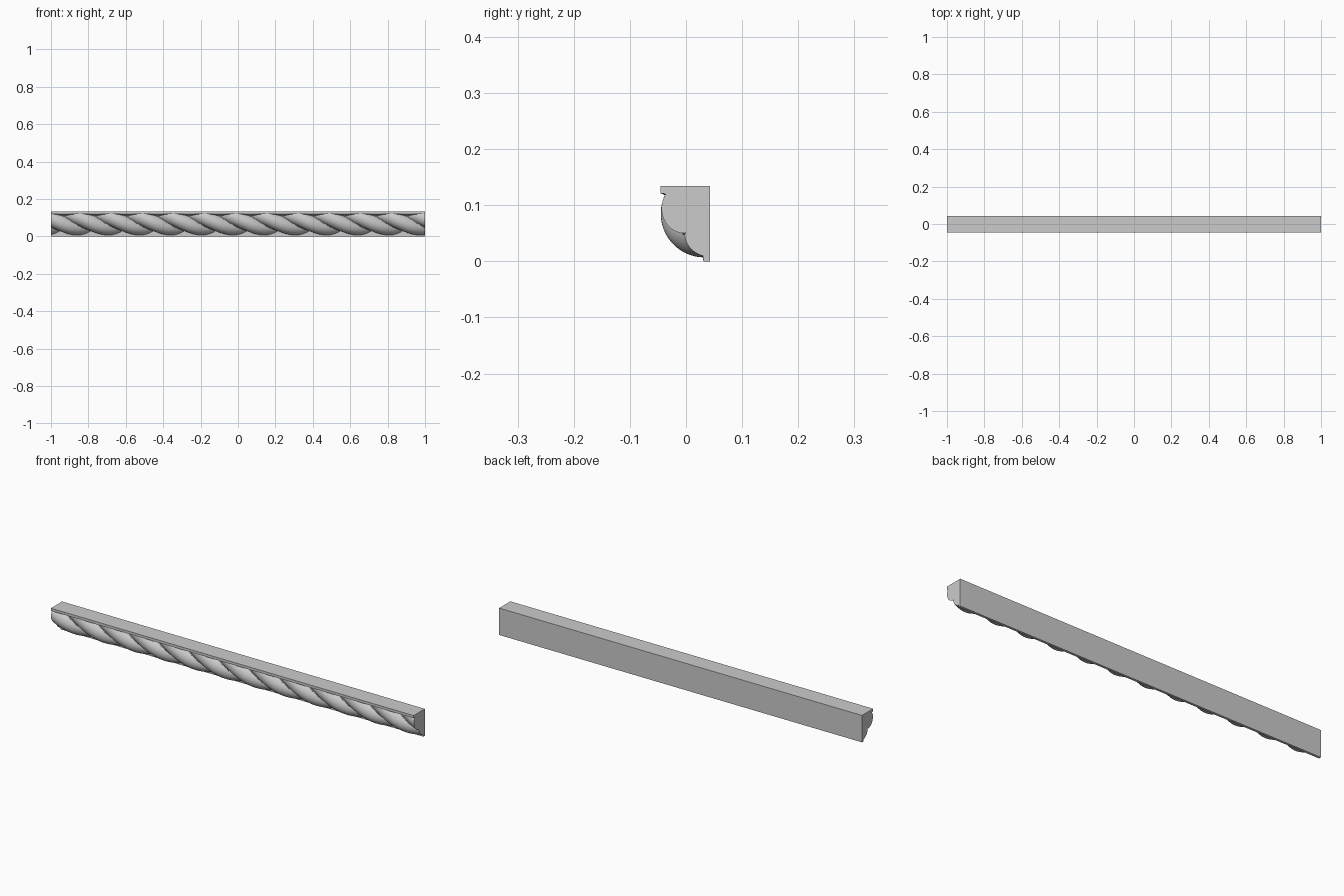
import bpy, bmesh, math

if "Cube" in bpy.data.objects:
    bpy.data.objects.remove(bpy.data.objects["Cube"])

CY, CZ = 0.033, 0.085      # rope axis
R_OUT, R_IN = 0.078, 0.048  # strand crest and groove radius
PITCH = 1 / 6               # strand spacing along x
WIDTH = math.radians(125)   # angular width of one strand
GROOVE = math.radians(45)   # groove angle at the ends


def section(x):
    pts = [(0.043, 0.134), (-0.045, 0.134), (-0.045, 0.121)]
    # twisted strands, from under the top fillet round to the bottom
    n = 40
    a0, a1 = math.radians(-27), math.radians(88)
    for i in range(n + 1):
        a = a0 + (a1 - a0) * i / n
        u = ((a - GROOVE) / WIDTH - (x - 1) / PITCH) % 1.0
        r = R_IN + (R_OUT - R_IN) * math.sin(math.pi * u) ** 0.8
        y, z = CY - r * math.cos(a), CZ - r * math.sin(a)
        pts.append((min(y, 0.031), min(z, 0.121)))
    pts += [(0.031, 0.0), (0.043, 0.0)]
    return pts


# Moulding: sections swept along x
bm = bmesh.new()
N = 288
rings = [[bm.verts.new((x, y, z)) for y, z in section(x)]
         for x in (-1 + 2 * k / N for k in range(N + 1))]
for a, b in zip(rings, rings[1:]):
    for i in range(len(a)):
        j = (i + 1) % len(a)
        bm.faces.new((a[i], a[j], b[j], b[i]))
bm.faces.new(rings[0])
bm.faces.new(rings[-1])
bmesh.ops.recalc_face_normals(bm, faces=bm.faces)
me = bpy.data.meshes.new("rope_moulding")
bm.to_mesh(me)
ob = bpy.data.objects.new("rope_moulding", me)
bpy.context.collection.objects.link(ob)
bpy.context.view_layer.objects.active = ob
ob.select_set(True)
bpy.ops.object.shade_smooth_by_angle(angle=math.radians(35))
